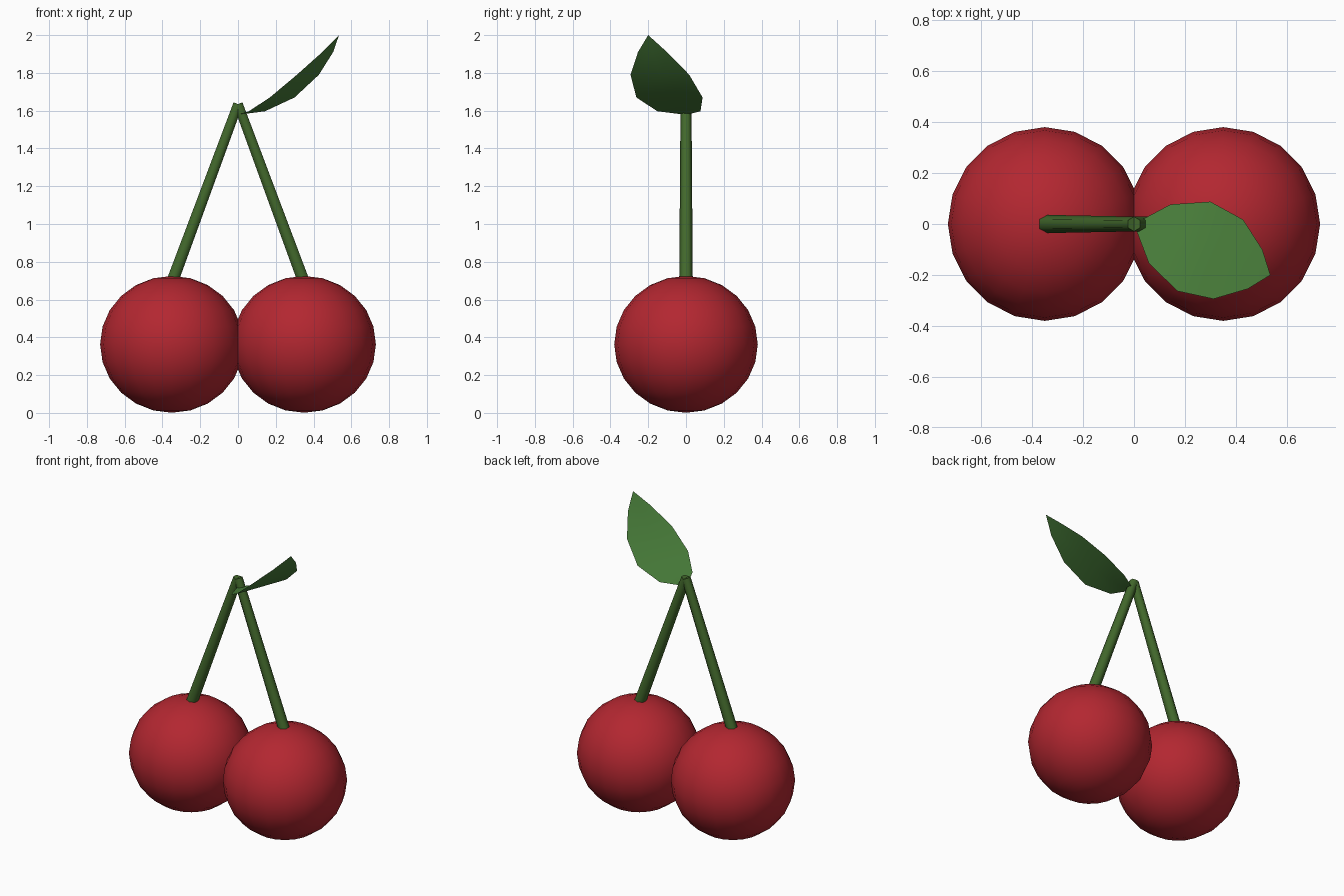
import bpy, bmesh, math
from mathutils import Vector, Matrix

if "Cube" in bpy.data.objects:
    bpy.data.objects.remove(bpy.data.objects["Cube"])


def material(name, rgb):
    m = bpy.data.materials.new(name)
    m.diffuse_color = (*rgb, 1)
    m.use_nodes = True
    m.node_tree.nodes["Principled BSDF"].inputs["Base Color"].default_value = m.diffuse_color
    return m


RED = material("cherry_red", (0.45, 0.02, 0.03))
STEM = material("stem_green", (0.055, 0.14, 0.025))
LEAF = material("leaf_green", (0.07, 0.22, 0.045))


def finish(name, bm, mat, angle=60):
    me = bpy.data.meshes.new(name)
    bm.to_mesh(me)
    bm.free()
    ob = bpy.data.objects.new(name, me)
    bpy.context.collection.objects.link(ob)
    me.materials.append(mat)
    bpy.ops.object.select_all(action='DESELECT')
    ob.select_set(True)
    bpy.context.view_layer.objects.active = ob
    bpy.ops.object.shade_smooth_by_angle(angle=math.radians(angle))
    return ob


def cherry(name, x):
    bm = bmesh.new()
    bmesh.ops.create_uvsphere(bm, u_segments=20, v_segments=12, radius=0.38)
    bmesh.ops.scale(bm, vec=(1, 1, 0.953), verts=bm.verts)
    bmesh.ops.translate(bm, vec=(x, 0, 0.363), verts=bm.verts)
    finish(name, bm, RED)


def stem(name, start, end, r1, r2, sides=6):
    a, b = Vector(start), Vector(end)
    d = (b - a).normalized()
    v = Vector((0, 1, 0))
    u = v.cross(d)
    bm = bmesh.new()
    rings = []
    for c, r in ((a, r1), (b, r2)):
        ring = []
        for i in range(sides):
            t = math.tau * i / sides
            ring.append(bm.verts.new(c + r * (math.cos(t) * v + math.sin(t) * u)))
        rings.append(ring)
    lo, hi = rings
    for i in range(sides):
        j = (i + 1) % sides
        bm.faces.new((lo[i], lo[j], hi[j], hi[i]))
    bm.faces.new(lo[::-1])
    bm.faces.new(hi)
    bmesh.ops.recalc_face_normals(bm, faces=bm.faces)
    finish(name, bm, STEM, 65)


# Fruit and stems, one pair per side
for side, s in (("left", -1), ("right", 1)):
    cherry(side + "_cherry", 0.35 * s)
    stem(side + "_stem", (0.35 * s, 0, 0.69), (0, 0, 1.635), 0.036, 0.029)

# Leaf: distance along the axis, half width, height
stations = [(0.01, 0.012, 1.58), (0.107, 0.122, 1.597), (0.25, 0.187, 1.67),
            (0.395, 0.166, 1.79), (0.507, 0.082, 1.91), (0.571, 0.0, 2.0)]
bm = bmesh.new()
rows = []
for d, w, z in stations:
    offsets = (-w, 0, w) if w else (0,)
    rows.append([bm.verts.new((d, y, z)) for y in offsets])
for p, q in zip(rows, rows[1:]):
    for k in range(2):
        if len(q) == 3:
            bm.faces.new((p[k], q[k], q[k + 1], p[k + 1]))
        else:
            bm.faces.new((p[k], q[0], p[k + 1]))
bmesh.ops.rotate(bm, cent=(0, 0, 0), matrix=Matrix.Rotation(math.radians(-20.5), 3, 'Z'),
                 verts=bm.verts)
finish("leaf", bm, LEAF)
